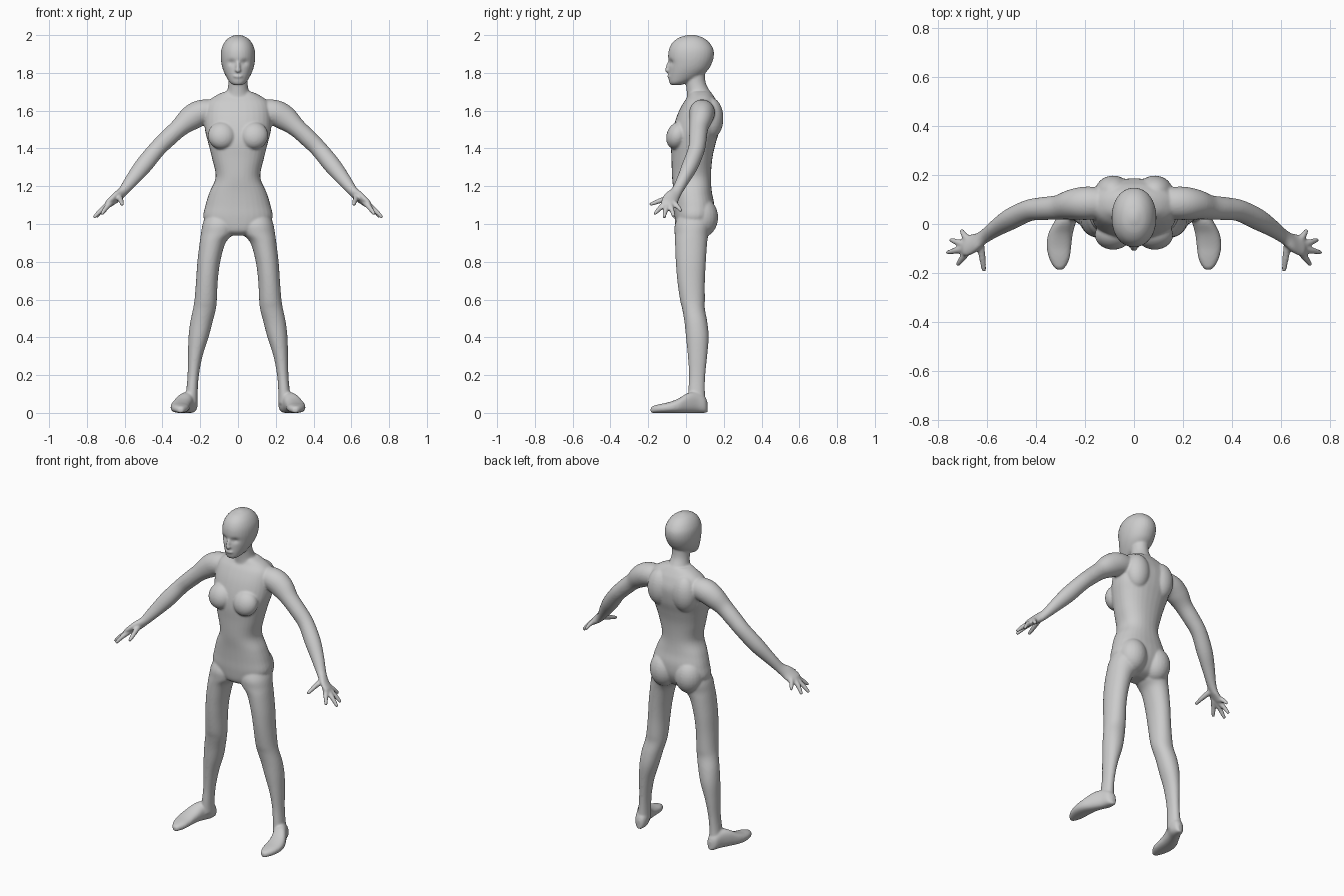
import bpy, bmesh, math
from mathutils import Vector, Matrix

bm = bmesh.new()
SEG = 32


def spline(rows, n=5):
    """Catmull-Rom resampling of equal-length tuples."""
    out = []
    for i in range(len(rows) - 1):
        p = [rows[max(0, min(len(rows) - 1, i + k))] for k in (-1, 0, 1, 2)]
        for s in range(n):
            t = s / n
            out.append([b + 0.5 * t * (c - a + t * (2*a - 5*b + 4*c - d + t * (3*(b - c) + d - a)))
                        for a, b, c, d in zip(*p)])
    return out + [list(rows[-1])]


def loft(rings, power=2.0, side=1):
    """Skin closed superellipse rings given as (centre, axis u, axis v)."""
    loops = []
    for c, u, v in rings:
        loop = []
        for k in range(SEG):
            a = 2 * math.pi * k / SEG
            cs, sn = math.cos(a), math.sin(a)
            p = c + u * math.copysign(abs(cs) ** (2 / power), cs) + v * math.copysign(abs(sn) ** (2 / power), sn)
            loop.append(bm.verts.new((p.x * side, p.y, p.z)))
        loops.append(loop)
    for a, b in zip(loops, loops[1:]):
        for k in range(SEG):
            j = (k + 1) % SEG
            bm.faces.new((a[k], a[j], b[j], b[k]))
    bm.faces.new(loops[0])
    bm.faces.new(loops[-1])
    return [v for l in loops for v in l]


def column(rows, power=2.0, side=1):
    """Rows: z, x min, x max, y front, y back."""
    return loft([(Vector(((a + b) / 2, (f + k) / 2, z)), Vector(((b - a) / 2, 0, 0)), Vector((0, (k - f) / 2, 0)))
                 for z, a, b, f, k in spline(rows)], power, side)


def tube(rows, side, n=5):
    """Rows: x, y, z, thickness radius, width radius along a path."""
    pts = spline(rows, n)
    rings = []
    for i, p in enumerate(pts):
        t = (Vector(pts[min(i + 1, len(pts) - 1)][:3]) - Vector(pts[max(i - 1, 0)][:3])).normalized()
        u = (Vector((1, 0, 0)) - t * t.x).normalized()
        rings.append((Vector(p[:3]), u * p[3], t.cross(u) * p[4]))
    loft(rings, 2.0, side)


def blob(c, r, tilt=0.0):
    m = Matrix.Translation(c) @ Matrix.Rotation(tilt, 4, 'X') @ Matrix.Diagonal((*r, 1))
    bmesh.ops.create_uvsphere(bm, u_segments=24, v_segments=16, radius=1, matrix=m)


def sym(rows):
    return [(z, -w, w, f, b) for z, w, f, b in rows]


# Torso
column(sym([(.94, .06, -.02, .06), (.965, .13, -.05, .11), (1.03, .182, -.06, .145), (1.1, .172, -.062, .15),
            (1.17, .15, -.066, .137), (1.25, .118, -.074, .132), (1.35, .138, -.077, .14),
            (1.43, .158, -.08, .158), (1.5, .175, -.07, .178), (1.58, .178, -.045, .186),
            (1.64, .165, -.015, .168), (1.675, .125, .01, .148), (1.7, .075, .02, .13)]), 2.3)

# Neck
column(sym([(1.62, .10, 0, .15), (1.67, .08, .005, .145), (1.7, .06, .004, .128),
            (1.75, .05, -.002, .104), (1.82, .05, -.01, .1)]))

# Head with hollowed eye sockets
head = column(sym([(1.735, .022, -.078, -.03), (1.748, .042, -.088, .01), (1.775, .06, -.092, .07),
                   (1.81, .077, -.091, .112), (1.845, .087, -.091, .134), (1.885, .0915, -.095, .147),
                   (1.925, .088, -.09, .145), (1.96, .073, -.072, .124), (1.985, .05, -.04, .093),
                   (1.997, .025, -.004, .06), (2.002, .008, .015, .04)]), 2.1)
for v in head:
    if v.co.y < 0:
        d = ((abs(v.co.x) - .034) / .018) ** 2 + ((v.co.z - 1.855) / .014) ** 2
        v.co.y += .014 * math.exp(-d)
blob((0, -.093, 1.832), (.012, .014, .034), -.25)     # nose
blob((0, -.099, 1.813), (.016, .012, .011))
blob((0, -.088, 1.782), (.026, .012, .010))           # lips

for s in (1, -1):
    # Breast, shoulder blade and buttock
    blob((s * .085, -.045, 1.468), (.075, .058, .075), -.35)
    blob((s * .085, .13, 1.56), (.075, .068, .11))
    blob((s * .085, .085, 1.035), (.085, .085, .105))

    # Leg
    column([(1.06, .03, .165, -.03, .12), (1.0, .012, .187, -.058, .13), (.95, .022, .196, -.06, .12),
            (.9, .066, .203, -.058, .112), (.8, .094, .215, -.054, .105), (.7, .107, .222, -.046, .1),
            (.6, .112, .23, -.032, .1), (.55, .117, .238, -.02, .1), (.48, .135, .253, -.008, .113),
            (.4, .156, .262, .0, .12), (.3, .188, .265, .01, .112), (.2, .207, .267, .016, .102),
            (.12, .213, .274, .012, .1), (.05, .213, .284, .01, .105)], 2.1, s)

    # Foot, lofted from heel to toe: y, x min, x max, z top
    foot = spline([(.114, .232, .256, .055), (.1, .218, .278, .085), (.06, .214, .297, .11), (.01, .236, .325, .105),
                   (-.04, .25, .35, .076), (-.09, .256, .357, .057), (-.14, .263, .347, .046),
                   (-.175, .28, .328, .036), (-.187, .292, .314, .026)])
    loft([(Vector(((a + b) / 2, y, h / 2)), Vector(((b - a) / 2, 0, 0)), Vector((0, 0, h / 2)))
          for y, a, b, h in foot], 2.4, s)

    # Arm and palm
    tube([(.1, .085, 1.595, .06, .06), (.19, .085, 1.59, .068, .068), (.25, .08, 1.56, .066, .062),
          (.31, .068, 1.51, .05, .05), (.37, .063, 1.455, .047, .047), (.43, .055, 1.395, .045, .044),
          (.5, .022, 1.31, .046, .043), (.56, -.015, 1.235, .037, .034), (.61, -.05, 1.172, .026, .03),
          (.65, -.077, 1.137, .022, .042), (.685, -.09, 1.108, .018, .044), (.7, -.094, 1.095, .01, .034)], s)

    # Thumb and four fingers: base, knuckle, tip
    for base, mid, tip in (((.63, -.075, 1.145), (.619, -.14, 1.122), (.613, -.192, 1.102)),
                           ((.672, -.102, 1.115), (.7, -.138, 1.083), (.722, -.168, 1.052)),
                           ((.68, -.096, 1.108), (.726, -.108, 1.072), (.764, -.117, 1.033)),
                           ((.68, -.088, 1.11), (.72, -.075, 1.075), (.75, -.064, 1.037)),
                           ((.665, -.078, 1.123), (.69, -.05, 1.098), (.706, -.024, 1.067))):
        tube([(*base, .017, .017), (*mid, .0135, .0135), (*tip, .009, .009)], s, 4)

bmesh.ops.recalc_face_normals(bm, faces=bm.faces)
mesh = bpy.data.meshes.new("human_figure")
bm.to_mesh(mesh)
bm.free()
body = bpy.data.objects.new("human_figure", mesh)
bpy.context.collection.objects.link(body)

# Fuse the parts into one skin and soften the joins
fuse = body.modifiers.new("fuse", 'REMESH')
fuse.mode = 'VOXEL'
fuse.voxel_size = .006
fuse.use_smooth_shade = True
soft = body.modifiers.new("soften", 'SMOOTH')
soft.factor = .5
soft.iterations = 6
